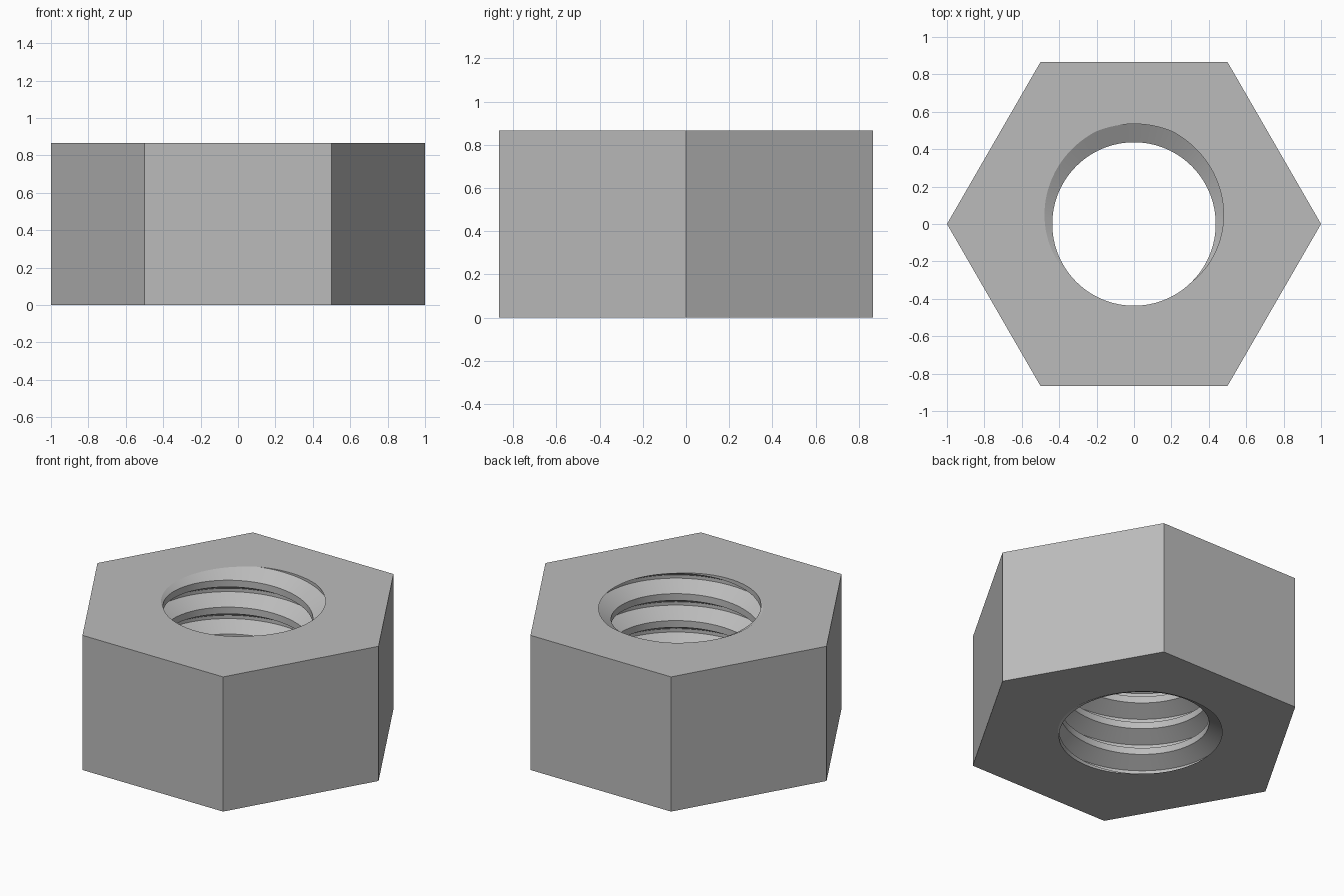
import bpy, bmesh
from math import sin, cos, pi, radians

if "Cube" in bpy.data.objects:
    bpy.data.objects.remove(bpy.data.objects["Cube"], do_unlink=True)

# Main dimensions
HEIGHT = 0.866
TURNS = 5
PITCH = HEIGHT / TURNS
CREST, ROOT = 0.437, 0.535
SEGMENTS = 96
# Thread profile over one pitch: root flat, flank, crest flat, flank
PROFILE = [(-1/16, ROOT), (1/16, ROOT), (3/8, CREST), (5/8, CREST)]
START = 0.25                      # the root meets both end faces at the back

steel = bpy.data.materials.new("grey_steel")
steel.use_nodes = True
GREY = (0.5, 0.5, 0.5, 1)
steel.diffuse_color = GREY
steel.node_tree.nodes["Principled BSDF"].inputs["Base Color"].default_value = GREY

bm = bmesh.new()

# Helical thread surface, longer than the nut
columns = []
for i in range(SEGMENTS):
    a = 2 * pi * i / SEGMENTS
    column = []
    for k in range(-2, TURNS + 3):
        for offset, r in PROFILE:
            z = PITCH * (i / SEGMENTS - START + k + offset)
            column.append(bm.verts.new((r * cos(a), r * sin(a), z)))
    columns.append(column)
for i in range(SEGMENTS):
    here, there = columns[i], columns[(i + 1) % SEGMENTS]
    shift = len(PROFILE) if i == SEGMENTS - 1 else 0
    for j in range(len(here) - 1 - shift):
        bm.faces.new((here[j], here[j + 1], there[j + 1 + shift], there[j + shift]))

# Trim the thread flush with both end faces
for z, direction in ((0, -1), (HEIGHT, 1)):
    bmesh.ops.bisect_plane(bm, geom=bm.verts[:] + bm.edges[:] + bm.faces[:], dist=1e-6,
                           plane_co=(0, 0, z), plane_no=(0, 0, direction), clear_outer=True)

# Hexagonal outside and flat ends with the threaded hole
rings = []
for z in (0, HEIGHT):
    rim = [e for e in bm.edges if e.is_boundary and all(abs(v.co.z - z) < 1e-4 for v in e.verts)]
    ring = [bm.verts.new((cos(k * pi / 3), sin(k * pi / 3), z)) for k in range(6)]
    outline = [bm.edges.new((ring[k], ring[(k + 1) % 6])) for k in range(6)]
    bmesh.ops.triangle_fill(bm, edges=rim + outline, use_beauty=True, normal=(0, 0, 1))
    rings.append(ring)
low, high = rings
for k in range(6):
    n = (k + 1) % 6
    bm.faces.new((low[k], low[n], high[n], high[k]))

bmesh.ops.recalc_face_normals(bm, faces=bm.faces[:])
mesh = bpy.data.meshes.new("hex_nut")
bm.to_mesh(mesh)
bm.free()
mesh.materials.append(steel)
nut = bpy.data.objects.new("hex_nut", mesh)
bpy.context.collection.objects.link(nut)
bpy.context.view_layer.objects.active = nut
nut.select_set(True)
bpy.ops.object.shade_smooth_by_angle(angle=radians(25))
